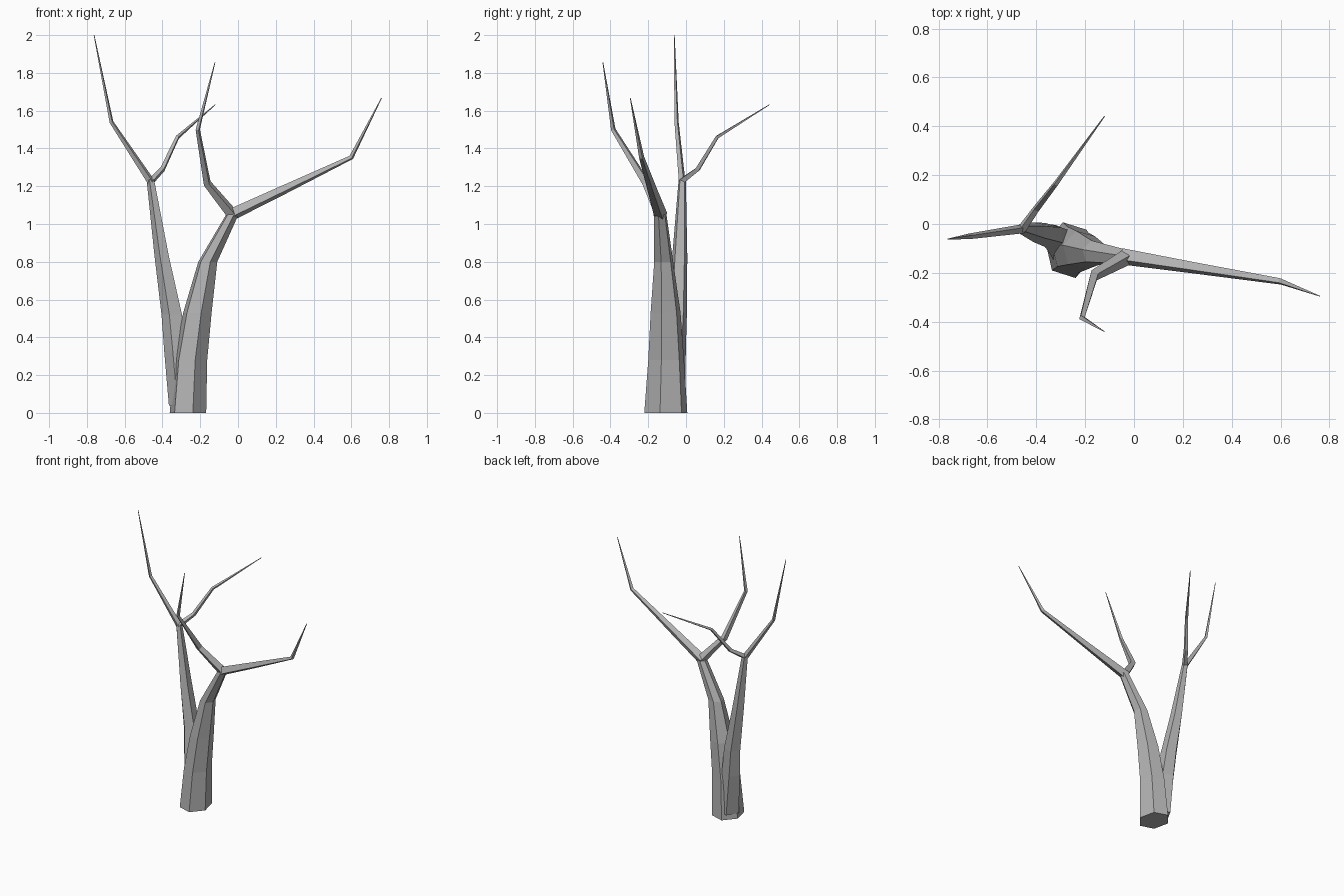
import bpy, bmesh, math
from mathutils import Vector

old = bpy.data.objects.get("Cube")
if old:
    bpy.data.objects.remove(old, do_unlink=True)

bark = bpy.data.materials.new("grey_bark")
bark.use_nodes = True
GREY = (0.45, 0.45, 0.45, 1)
bark.diffuse_color = GREY
bark.node_tree.nodes["Principled BSDF"].inputs["Base Color"].default_value = GREY


def limb(name, stations, sides=4, phase=0.0, upright=False):
    """Loft a faceted limb through stations of (x, y, z, radius_a, radius_b)."""
    pts = [Vector(s[:3]) for s in stations]
    bm = bmesh.new()
    rings = []
    for i, (p, s) in enumerate(zip(pts, stations)):
        ahead = (pts[min(i + 1, len(pts) - 1)] - p).normalized()
        behind = (p - pts[max(i - 1, 0)]).normalized()
        t = Vector((0, 0, 1)) if upright else (ahead + behind).normalized()
        u = Vector((0, 1, 0)).cross(t).normalized()
        v = t.cross(u)
        ring = []
        for k in range(sides):
            a = math.radians(phase) + math.tau * k / sides
            ring.append(bm.verts.new(p + u * math.cos(a) * s[3] + v * math.sin(a) * s[4]))
        rings.append(ring)
    for low, high in zip(rings, rings[1:]):
        for k in range(sides):
            n = (k + 1) % sides
            bm.faces.new((low[k], low[n], high[n], high[k]))
    bm.faces.new(rings[0][::-1])
    bm.faces.new(rings[-1])
    bmesh.ops.recalc_face_normals(bm, faces=bm.faces)
    mesh = bpy.data.meshes.new(name)
    bm.to_mesh(mesh)
    bm.free()
    mesh.materials.append(bark)
    obj = bpy.data.objects.new(name, mesh)
    bpy.context.collection.objects.link(obj)
    return obj


# Trunk leaning into the left fork
limb("trunk", [
    (-0.265, -0.107, 0, 0.1, 0.118),
    (-0.25, -0.105, 0.28, 0.09, 0.098),
    (-0.215, -0.108, 0.53, 0.078, 0.082),
    (-0.16, -0.118, 0.8, 0.052, 0.052),
    (-0.03, -0.137, 1.05, 0.034, 0.035),
], sides=6, phase=-15, upright=True)

# Right fork growing out of the trunk
limb("right_fork", [
    (-0.3, -0.085, 0.04, 0.066, 0.085),
    (-0.325, -0.06, 0.33, 0.066, 0.062),
    (-0.345, -0.045, 0.52, 0.06, 0.052),
    (-0.4, -0.033, 0.83, 0.042, 0.042),
    (-0.462, -0.02, 1.235, 0.022, 0.02),
], sides=5, phase=180, upright=True)

# Branches from the left fork
limb("long_left_branch", [
    (-0.045, -0.133, 1.045, 0.034, 0.036),
    (0.25, -0.18, 1.185, 0.025, 0.025),
    (0.6, -0.235, 1.353, 0.013, 0.014),
    (0.76, -0.295, 1.667, 0.002, 0.002),
], phase=20)
limb("front_branch", [
    (-0.025, -0.133, 1.045, 0.032, 0.034),
    (-0.163, -0.21, 1.215, 0.022, 0.024),
    (-0.213, -0.385, 1.5, 0.012, 0.013),
    (-0.122, -0.44, 1.855, 0.002, 0.002),
], phase=20)

# Branches from the right fork
limb("tall_right_branch", [
    (-0.458, -0.02, 1.22, 0.021, 0.019),
    (-0.67, -0.05, 1.54, 0.011, 0.012),
    (-0.762, -0.062, 2.0, 0.002, 0.002),
], phase=20)
limb("back_branch", [
    (-0.462, -0.025, 1.225, 0.019, 0.019),
    (-0.4, 0.062, 1.29, 0.015, 0.015),
    (-0.32, 0.165, 1.46, 0.011, 0.011),
    (-0.12, 0.442, 1.632, 0.002, 0.002),
], phase=20)
